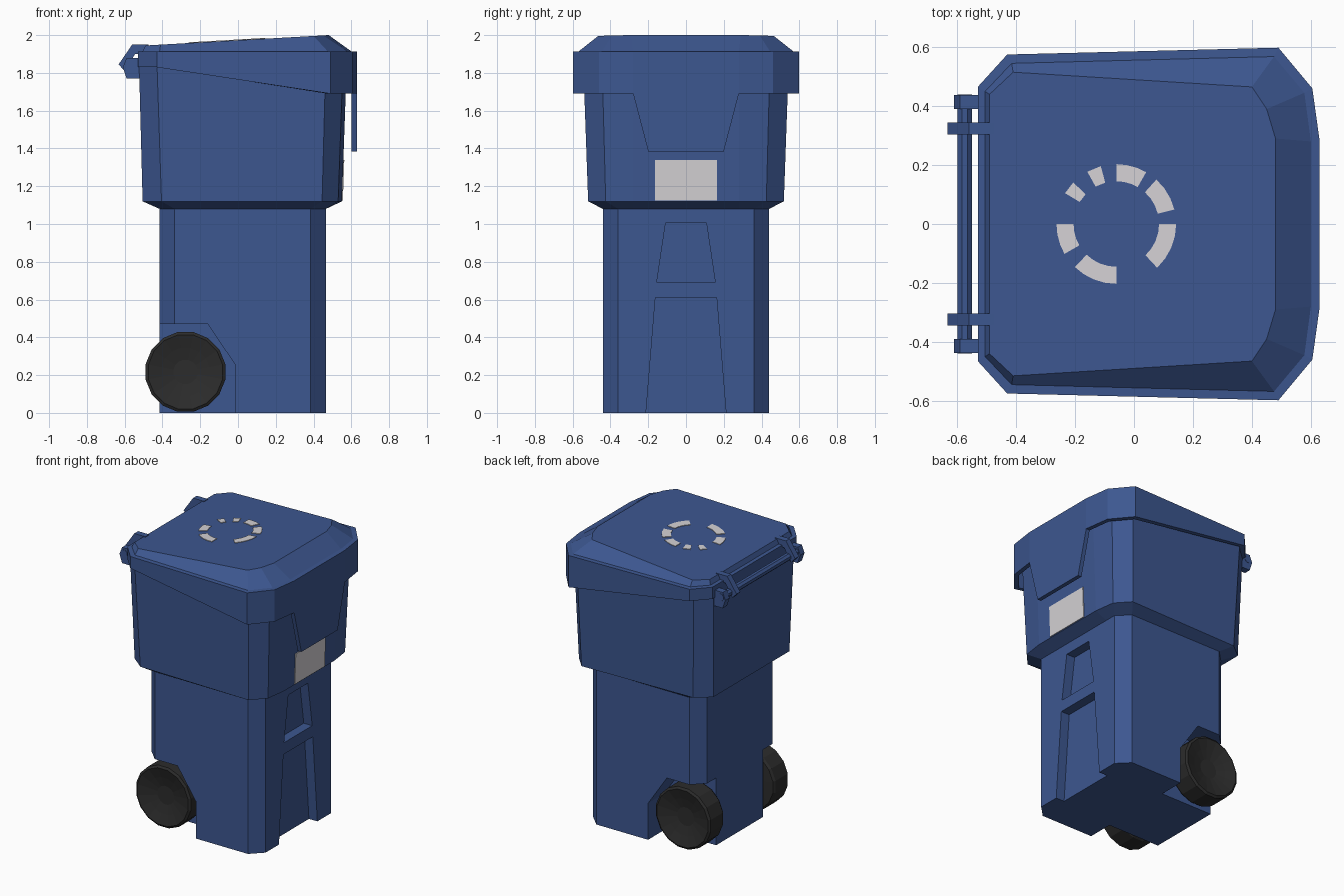
import bpy, bmesh, math

if "Cube" in bpy.data.objects:
    bpy.data.objects.remove(bpy.data.objects["Cube"])


def material(name, rgb):
    m = bpy.data.materials.new(name)
    m.diffuse_color = (*rgb, 1)
    m.use_nodes = True
    m.node_tree.nodes["Principled BSDF"].inputs["Base Color"].default_value = m.diffuse_color
    return m


BLUE = material("blue plastic", (0.046, 0.095, 0.28))
WHITE = material("off white", (0.66, 0.64, 0.66))
BLACK = material("black rubber", (0.025, 0.025, 0.025))


def finish(name, bm, mat):
    bmesh.ops.recalc_face_normals(bm, faces=bm.faces)
    me = bpy.data.meshes.new(name)
    bm.to_mesh(me)
    bm.free()
    me.materials.append(mat)
    ob = bpy.data.objects.new(name, me)
    bpy.context.collection.objects.link(ob)
    return ob


def bridge(bm, rings, closed_ends=True):
    """Skin a stack of equal-length vertex rings."""
    n = len(rings[0])
    for a, b in zip(rings, rings[1:]):
        for i in range(n):
            j = (i + 1) % n
            bm.faces.new((a[i], a[j], b[j], b[i]))
    if closed_ends:
        bm.faces.new(rings[0])
        bm.faces.new(rings[-1])


def loft(name, loops, mat):
    """Each loop is (half outline, z function of index and x), mirrored in y."""
    bm = bmesh.new()
    rings = []
    for half, zf in loops:
        pts = [(x, y, zf(i, x)) for i, (x, y) in enumerate(half)]
        pts += [(x, -y, z) for x, y, z in reversed(pts)]
        rings.append([bm.verts.new(p) for p in pts])
    bridge(bm, rings)
    return finish(name, bm, mat)


def prism(name, pts, axis, lo, hi, mat):
    """Extrude a side profile along x (points are y,z) or y (points are x,z)."""
    bm = bmesh.new()
    rings = [[bm.verts.new((d, a, b) if axis == 'x' else (a, d, b)) for a, b in pts]
             for d in (lo, hi)]
    bridge(bm, rings)
    return finish(name, bm, mat)


def cut(target, cutter):
    mod = target.modifiers.new("cut", 'BOOLEAN')
    mod.operation = 'DIFFERENCE'
    mod.solver = 'EXACT'
    mod.object = cutter
    bpy.context.view_layer.objects.active = target
    bpy.ops.object.modifier_apply(modifier=mod.name)
    bpy.data.objects.remove(cutter)


def flat(z):
    return lambda i, x: z


# Bin body: straight lower part, flare, widening upper part
low = [(0.465, 0.28), (0.465, 0.36), (0.385, 0.44), (-0.335, 0.44), (-0.415, 0.36)]
mid = [(0.55, 0.28), (0.53, 0.425), (0.445, 0.518), (-0.405, 0.50), (-0.505, 0.42)]
top = [(0.577, 0.28), (0.557, 0.445), (0.465, 0.545), (-0.43, 0.53), (-0.525, 0.445)]
body = loft("bin_body", [(low, flat(0)), (low, flat(1.08)), (mid, flat(1.12)),
                         (top, flat(1.88))], BLUE)

# Recesses in the +x face and the two wheel wells
cut(body, prism("recess_upper", [(-0.155, 0.69), (0.155, 0.69), (0.108, 1.005), (-0.108, 1.005)],
                'x', 0.40, 0.6, BLUE))
cut(body, prism("recess_lower", [(-0.22, -0.1), (0.22, -0.1), (0.162, 0.61), (-0.162, 0.61)],
                'x', 0.40, 0.6, BLUE))
well = [(-0.6, -0.1), (-0.6, 0.47), (-0.16, 0.47), (-0.015, 0.255), (-0.015, -0.1)]
for s in (-1, 1):
    cut(body, prism("wheel_well", well, 'y', s * 0.26, s * 0.6, BLUE))

# Lid: hollow slanted skirt, flat rim, sloped border and tilted top
rim = [(0.63, 0.28), (0.605, 0.46), (0.49, 0.598), (-0.43, 0.575), (-0.53, 0.465)]
inner = [(0.60, 0.28), (0.578, 0.445), (0.475, 0.568), (-0.415, 0.545), (-0.505, 0.45)]
crown = [(0.48, 0.29), (0.45, 0.39), (0.40, 0.465), (-0.41, 0.515), (-0.49, 0.44)]


def skirt_z(i, x):
    return 1.69 if i < 3 else 1.83


def crown_z(x):
    return 1.945 + (x + 0.49) * 0.055 / 0.97


loft("lid", [(inner, flat(1.89)), (inner, skirt_z), (rim, skirt_z), (rim, flat(1.912)),
             (inner, flat(1.914)), (crown, lambda i, x: crown_z(x))], BLUE)
prism("lid_flap", [(-0.28, 1.70), (0.28, 1.70), (0.28, 1.69), (0.20, 1.385), (-0.20, 1.385),
                   (-0.28, 1.69)], 'x', 0.602, 0.63, BLUE)


# Label plate lying on the sloped +x face
def face_x(z):
    return 0.55 + (z - 1.12) * 0.027 / 0.76


prism("label", [(face_x(z) + d, z) for z, d in
                ((1.125, -0.002), (1.34, -0.002), (1.34, 0.005), (1.125, 0.005))],
      'y', -0.165, 0.165, WHITE)

# Broken ring mark on the lid, made of arc plates
bm = bmesh.new()
for a0, a1 in ((60, 90), (14, 48), (-47, 0), (-134, -90), (180, 210), (136, 149), (105, 119)):
    steps = max(1, round((a1 - a0) / 11))
    rings = []
    for k in range(steps + 1):
        a = math.radians(a0 + (a1 - a0) * k / steps)
        ring = []
        for r, d in ((0.145, -0.002), (0.203, -0.002), (0.203, 0.004), (0.145, 0.004)):
            x = -0.06 + r * math.cos(a)
            ring.append(bm.verts.new((x, r * math.sin(a), crown_z(x) + d)))
        rings.append(ring)
    bridge(bm, rings)
finish("lid_ring_mark", bm, WHITE)

# Handle bar, its lugs, and the lid hinge straps
bar = [(-0.574 + 0.026 * math.cos(math.radians(22.5 + 45 * k)),
        1.843 + 0.026 * math.sin(math.radians(22.5 + 45 * k))) for k in range(8)]
prism("handle_bar", bar, 'y', -0.44, 0.44, BLUE)
lug = [(-0.515, 1.77), (-0.59, 1.77), (-0.61, 1.83), (-0.59, 1.88), (-0.515, 1.88)]
strap = [(-0.475, 1.95), (-0.56, 1.95), (-0.632, 1.845), (-0.60, 1.81), (-0.545, 1.90),
         (-0.475, 1.90)]
for s, side in ((-1, "front"), (1, "back")):
    prism("handle_lug_" + side, lug, 'y', s * 0.39, s * 0.437, BLUE)
    prism("hinge_strap_" + side, strap, 'y', s * 0.303, s * 0.345, BLUE)

    # Wheel: lathed 16-sided tyre with a dished outer face
    bm = bmesh.new()
    rings = []
    for r, y in ((0.10, 0.27), (0.205, 0.275), (0.215, 0.29), (0.215, 0.425), (0.20, 0.435),
                 (0.13, 0.415), (0.065, 0.40)):
        rings.append([bm.verts.new((-0.278 + r * math.cos(math.pi * (k + 0.5) / 8), s * y,
                                    0.217 + r * math.sin(math.pi * (k + 0.5) / 8)))
                      for k in range(16)])
    bridge(bm, rings)
    finish("wheel_" + side, bm, BLACK)
